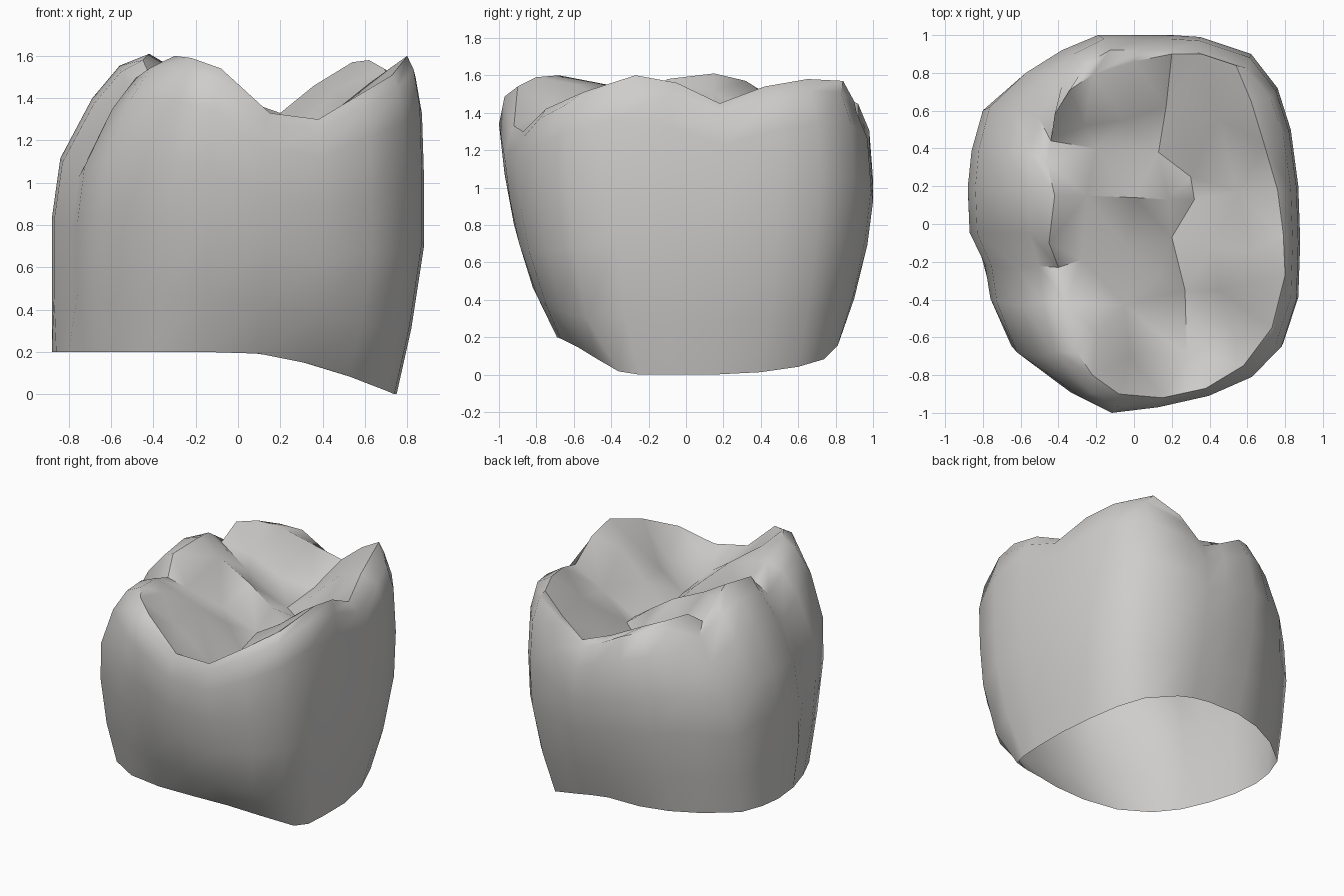
import bpy
import bmesh
import math
from mathutils import Vector
from mathutils.geometry import delaunay_2d_cdt

old = bpy.data.objects.get("Cube")
if old:
    bpy.data.objects.remove(old, do_unlink=True)

# Widest outline (x, y) paired with the biting-edge crest (x, y, z), counter-clockwise
OUTLINE = [
    (.88, -.1, .79, -.05, 1.56), (.87, .2, .76, .18, 1.45), (.83, .5, .69, .42, 1.54),
    (.76, .72, .62, .65, 1.58), (.62, .9, .54, .84, 1.57), (.35, .99, .36, .9, 1.46),
    (.2, 1, .2, .9, 1.33), (.05, 1, 0, .86, 1.4), (-.2, 1, -.22, .79, 1.5),
    (-.4, .92, -.34, .71, 1.54), (-.6, .8, -.42, .58, 1.56), (-.8, .62, -.44, .44, 1.46),
    (-.86, .4, -.46, .32, 1.57), (-.88, .2, -.42, .15, 1.61), (-.87, -.05, -.45, -.1, 1.58),
    (-.79, -.23, -.4, -.23, 1.47), (-.76, -.43, -.36, -.42, 1.55), (-.65, -.7, -.3, -.68, 1.6),
    (-.35, -.92, -.22, -.8, 1.59), (-.15, -1, -.08, -.9, 1.54), (.13, -.97, .15, -.92, 1.33),
    (.4, -.91, .38, -.87, 1.3), (.63, -.81, .58, -.75, 1.42), (.79, -.65, .73, -.55, 1.51),
    (.87, -.4, .8, -.27, 1.6),
]

# Neck rim (x, y), one point below each outline point
NECK = [
    (.75, -.1), (.75, .15), (.71, .4), (.64, .6), (.53, .74), (.3, .81), (.18, .82),
    (.05, .82), (-.2, .82), (-.4, .77), (-.6, .67), (-.8, .51), (-.86, .35), (-.88, .2),
    (-.86, 0), (-.8, -.2), (-.72, -.38), (-.6, -.53), (-.4, -.65), (-.15, -.69),
    (.1, -.67), (.32, -.58), (.52, -.48), (.7, -.36), (.74, -.25),
]

# Wall levels: height fraction, then half extents towards -x, +x, -y, +y
LEVELS = [
    (.2, .88, .82, .82, .9),
    (.45, .88, .88, .92, .97),
    (.65, .84, .88, .97, 1),
    (.85, .69, .87, 1, .98),
    (.96, .56, .84, .97, .92),
]

# Ridges and grooves of the biting surface, each a short path
GROOVES = [
    [(-.25, .15, 1.51), (0, .14, 1.39), (.18, .13, 1.27), (.32, .13, 1.17), (.55, .17, 1.32)],
    [(-.2, .4, 1.33), (.13, .38, 1.16), (.3, .25, 1.18)],
    [(-.28, -.19, 1.41), (-.05, -.11, 1.3), (.2, -.07, 1.17), (.27, -.35, 1.17), (.28, -.7, 1.2)],
    [(-.2, -.58, 1.55), (-.05, -.43, 1.45), (.12, -.28, 1.29)],
    [(.62, -.15, 1.47), (.42, -.12, 1.31)],
    [(.45, .55, 1.43), (.27, .42, 1.25)],
    [(-.26, .52, 1.39), (-.05, .55, 1.27), (.17, .62, 1.22)],
    [(-.02, -.7, 1.41)],
    [(.45, -.35, 1.3), (.52, -.55, 1.26)],
]


def make_material(name, colour):
    mat = bpy.data.materials.new(name)
    mat.use_nodes = True
    mat.diffuse_color = colour
    mat.node_tree.nodes["Principled BSDF"].inputs["Base Color"].default_value = colour
    return mat


def neck_height(x):
    """The neck dips towards +x."""
    return .2 - .2 * min(1, max(0, x / .74)) ** 1.6


def wall_point(row, level):
    """Scale the outline to one level, between the neck line and the crest."""
    ox, oy, _, _, crest_z = row
    fraction, left, right, front, back = level
    x = ox / .88 * (right if ox > 0 else left)
    y = oy * (back if oy > 0 else front)
    neck_z = neck_height(x)
    return x, y, neck_z + fraction * (crest_z - neck_z)


def add_walls(bm):
    """Stack the wall rings, open at the neck, and return the crest ring."""
    rings = [[bm.verts.new((x, y, neck_height(x))) for x, y in NECK]]
    rings += [[bm.verts.new(wall_point(row, level)) for row in OUTLINE] for level in LEVELS]
    rings.append([bm.verts.new(row[2:]) for row in OUTLINE])
    count = len(OUTLINE)
    for lower, upper in zip(rings, rings[1:]):
        for i in range(count):
            j = (i + 1) % count
            bm.faces.new((lower[i], lower[j], upper[j], upper[i]))
    return rings[-1]


def add_biting_surface(bm, crest):
    """Triangulate the top inside the crest, keeping ridges and grooves as edges."""
    verts = list(crest)
    count = len(crest)
    edges = [(i, (i + 1) % count) for i in range(count)]
    for path in GROOVES:
        start = len(verts)
        verts += [bm.verts.new(point) for point in path]
        edges += [(i, i + 1) for i in range(start, len(verts) - 1)]
    flat = [Vector((v.co.x, v.co.y)) for v in verts]
    result = delaunay_2d_cdt(flat, edges, [list(range(count))], 1, 1e-5)
    faces, sources = result[2], result[3]
    for face in faces:
        bm.faces.new([verts[sources[i][0]] for i in face])


# Tooth crown: walls and biting surface in one shell
bm = bmesh.new()
add_biting_surface(bm, add_walls(bm))
bmesh.ops.recalc_face_normals(bm, faces=bm.faces)
mesh = bpy.data.meshes.new("tooth_crown")
bm.to_mesh(mesh)
bm.free()
mesh.materials.append(make_material("pale_grey", (.62, .61, .6, 1)))
crown = bpy.data.objects.new("tooth_crown", mesh)
bpy.context.collection.objects.link(crown)

# Smooth shading with sharp grooves
bpy.ops.object.select_all(action="DESELECT")
crown.select_set(True)
bpy.context.view_layer.objects.active = crown
bpy.ops.object.shade_smooth_by_angle(angle=math.radians(45))
